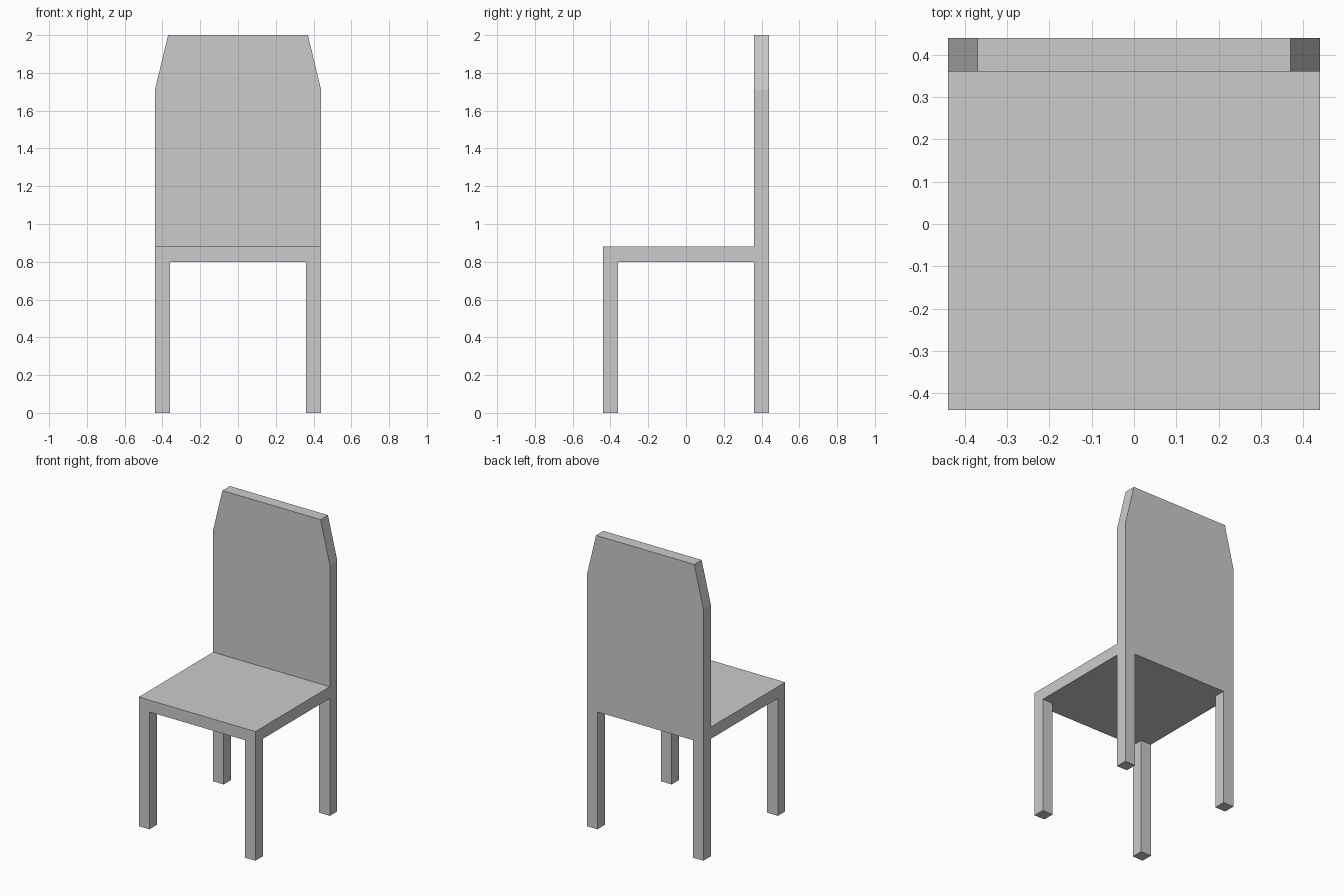
import bpy, bmesh

if "Cube" in bpy.data.objects:
    bpy.data.objects.remove(bpy.data.objects["Cube"])

# Grid planes: leg-sized cells at the corners, layers for legs, seat, back, taper
PLANES = [-0.44, -0.36, 0.36, 0.44]
LEVELS = [0.0, 0.80, 0.88, 1.71, 2.0]
TAPER = 0.37 / 0.44               # narrowing of the top edge of the backrest

# Solid cells (column, row, layer)
legs = {(i, j, 0) for i in (0, 2) for j in (0, 2)}
seat = {(i, j, 1) for i in range(3) for j in range(3)}
backrest = {(i, 2, k) for i in range(3) for k in (2, 3)}
cells = legs | seat | backrest

bm = bmesh.new()
verts = {}


def vert(p):
    """Shared vertex at a grid corner."""
    if p not in verts:
        x, y, z = PLANES[p[0]], PLANES[p[1]], LEVELS[p[2]]
        verts[p] = bm.verts.new((x * TAPER if p[2] == 4 else x, y, z))
    return verts[p]


# One continuous skin: a quad wherever a solid cell meets empty space
for cell in sorted(cells):
    for axis in range(3):
        for side in (0, 1):
            neighbour = list(cell)
            neighbour[axis] += 2 * side - 1
            if tuple(neighbour) in cells:
                continue
            quad = []
            for a, b in ((0, 0), (1, 0), (1, 1), (0, 1)):
                p = list(cell)
                p[axis] += side
                p[(axis + 1) % 3] += a
                p[(axis + 2) % 3] += b
                quad.append(vert(tuple(p)))
            bm.faces.new(quad if side else quad[::-1])

mesh = bpy.data.meshes.new("chair")
bm.to_mesh(mesh)
bm.free()
bpy.context.collection.objects.link(bpy.data.objects.new("chair", mesh))
